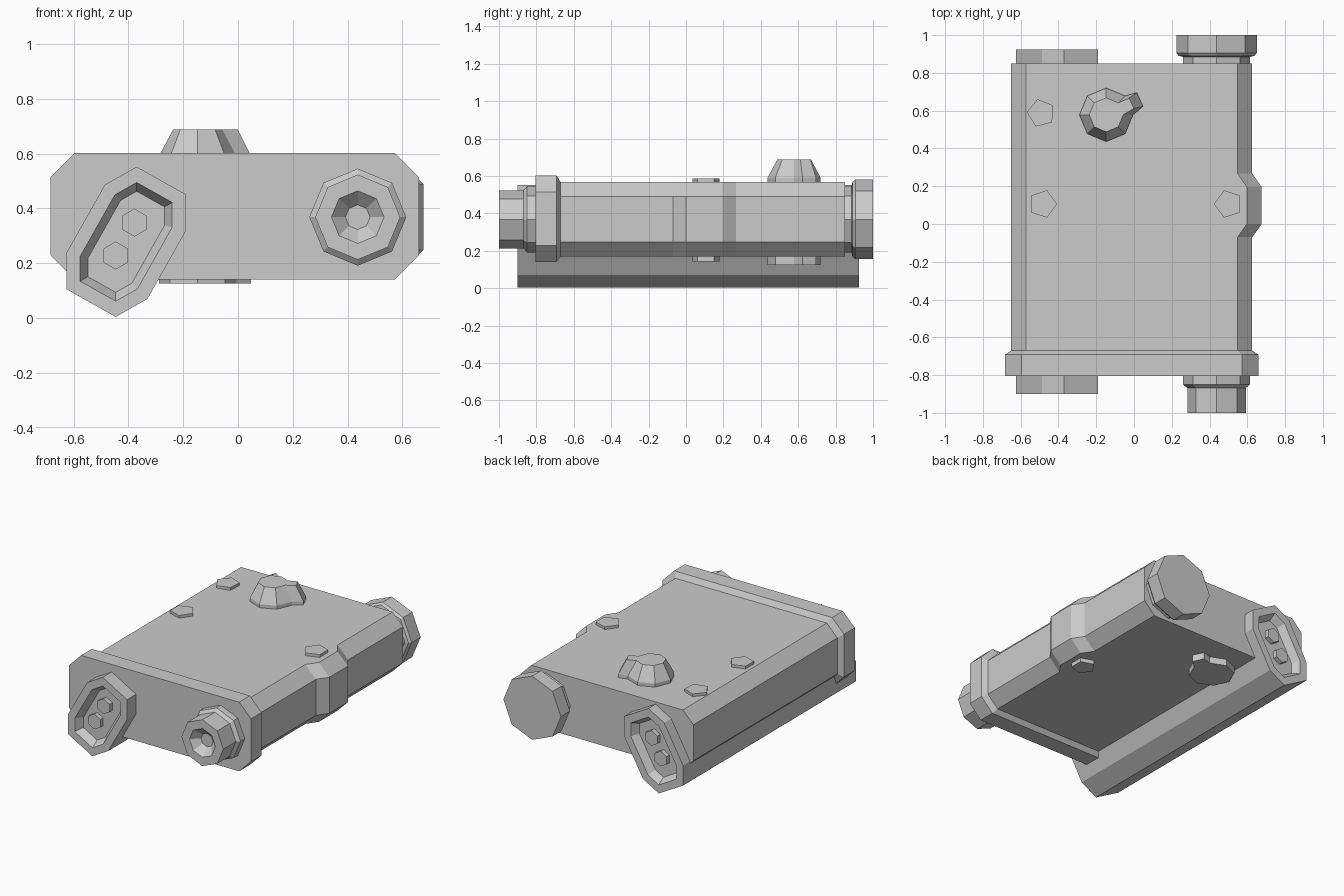
import bpy, bmesh
from math import cos, sin, radians, pi
from mathutils import Vector

if "Cube" in bpy.data.objects:
    bpy.data.objects.remove(bpy.data.objects["Cube"])

GREY = (0.6, 0.6, 0.6, 1)
grey = bpy.data.materials.new("plain grey")
grey.use_nodes = True
grey.diffuse_color = GREY
grey.node_tree.nodes["Principled BSDF"].inputs["Base Color"].default_value = GREY


def loft(name, rings):
    """Skin a list of equal-length rings and cap both ends."""
    bm = bmesh.new()
    loops = [[bm.verts.new(p) for p in ring] for ring in rings]
    n = len(loops[0])
    for a, b in zip(loops, loops[1:]):
        for i in range(n):
            j = (i + 1) % n
            bm.faces.new((a[i], a[j], b[j], b[i]))
    bm.faces.new(loops[0][::-1])
    bm.faces.new(loops[-1])
    bmesh.ops.recalc_face_normals(bm, faces=bm.faces)
    mesh = bpy.data.meshes.new(name)
    bm.to_mesh(mesh)
    bm.free()
    mesh.materials.append(grey)
    obj = bpy.data.objects.new(name, mesh)
    bpy.context.collection.objects.link(obj)
    return obj


def polygon(sides, radius, center=(0, 0), turn=0):
    return [(center[0] + radius * cos(radians(turn) + 2 * pi * i / sides),
             center[1] + radius * sin(radians(turn) + 2 * pi * i / sides))
            for i in range(sides)]


def along_y(points, y):
    return [(x, y, z) for x, z in points]


def along_z(points, z):
    return [(x, y, z) for x, y in points]


def inset(points, d):
    """Move every edge of a clockwise polygon inward by d."""
    pts = [Vector(p) for p in points]
    out = []
    for i, p in enumerate(pts):
        e1 = (p - pts[i - 1]).normalized()
        e2 = (pts[(i + 1) % len(pts)] - p).normalized()
        n1, n2 = Vector((e1.y, -e1.x)), Vector((e2.y, -e2.x))
        out.append(tuple(p + (n1 + n2) * d / (1 + n1.dot(n2))))
    return out


def chamfered(half, low, high, cut, y, bulge=0):
    """Chamfered box section; bulge pushes its +x side outward."""
    a, b = -0.012 - half, -0.012 + half + bulge
    return along_y([(a + cut, high), (b - cut, high), (b, high - cut), (b, low + cut),
                    (b - cut, low), (a + cut, low), (a, low + cut), (a, high - cut)], y)


# Main case with a bulge on its left side
loft("case", [chamfered(0.638, 0.17, 0.567, 0.078, y, bulge) for y, bulge in
              ((-0.68, 0), (-0.07, 0), (0, 0.05), (0.195, 0.05), (0.268, 0), (0.85, 0))])

# Thick front frame, tapered to the case
loft("front_frame", [chamfered(0.672, 0.14, 0.602, 0.088, -0.805),
                     chamfered(0.672, 0.14, 0.602, 0.088, -0.692),
                     chamfered(0.638, 0.17, 0.567, 0.078, -0.67)])

# Slanted side channel with a recessed socket at each end
half = [(0.038, 0.274), (0.218, 0.173), (0.218, 0.04), (0.078, -0.208)]
channel = [(-0.408 + s * x, 0.278 + s * z) for s in (1, -1) for x, z in half]
rim, floor = inset(channel, 0.05), inset(channel, 0.078)
loft("side_channel", [along_y(floor, -0.85), along_y(rim, -0.9), along_y(channel, -0.9),
                      along_y(channel, 0.925), along_y(rim, 0.925), along_y(floor, 0.875)])

# Socket pins at both ends
for end, base, tip in (("front", -0.84, -0.88), ("back", 0.865, 0.905)):
    for place, center in (("upper", (-0.378, 0.348)), ("lower", (-0.446, 0.228))):
        pin = polygon(6, 0.051, center, 30)
        loft(f"{end}_{place}_pin", [along_y(pin, base), along_y(pin, tip)])


def turned(name, profile):
    """Eight-sided turned part around the lens axis."""
    loft(name, [along_y(polygon(8, r, (0.437, 0.368)), y) for r, y in profile])


# Lens barrel with a conical hollow, and the rear cap
turned("lens_barrel", [(0.177, -0.78), (0.177, -0.85), (0.155, -0.868), (0.155, -1),
                       (0.096, -1), (0.045, -0.95)])
turned("rear_cap", [(0.177, 0.83), (0.177, 0.885), (0.2, 0.89), (0.213, 0.905), (0.213, 1)])


# Pointer dial, passing through the case
def dial_ring(radius, reach, z):
    hub = [(a, radius) for a in range(45, 361, 45)]
    pointer = [(13, reach), (36, reach)]
    return [(-0.147 + r * cos(radians(a)), 0.578 + r * sin(radians(a)), z)
            for a, r in hub + pointer]


loft("pointer_dial", [dial_ring(0.142, 0.2, 0.125), dial_ring(0.142, 0.2, 0.59),
                      dial_ring(0.09, 0.15, 0.687)])

# Five-sided bolts through the case
for i, (x, y, turn) in enumerate(((-0.492, 0.587, 176), (-0.484, 0.106, 0), (0.5, 0.106, 180))):
    bolt = polygon(5, 0.076, (x, y), turn)
    loft(f"bolt_{i + 1}", [along_z(bolt, 0.143), along_z(bolt, 0.585)])
